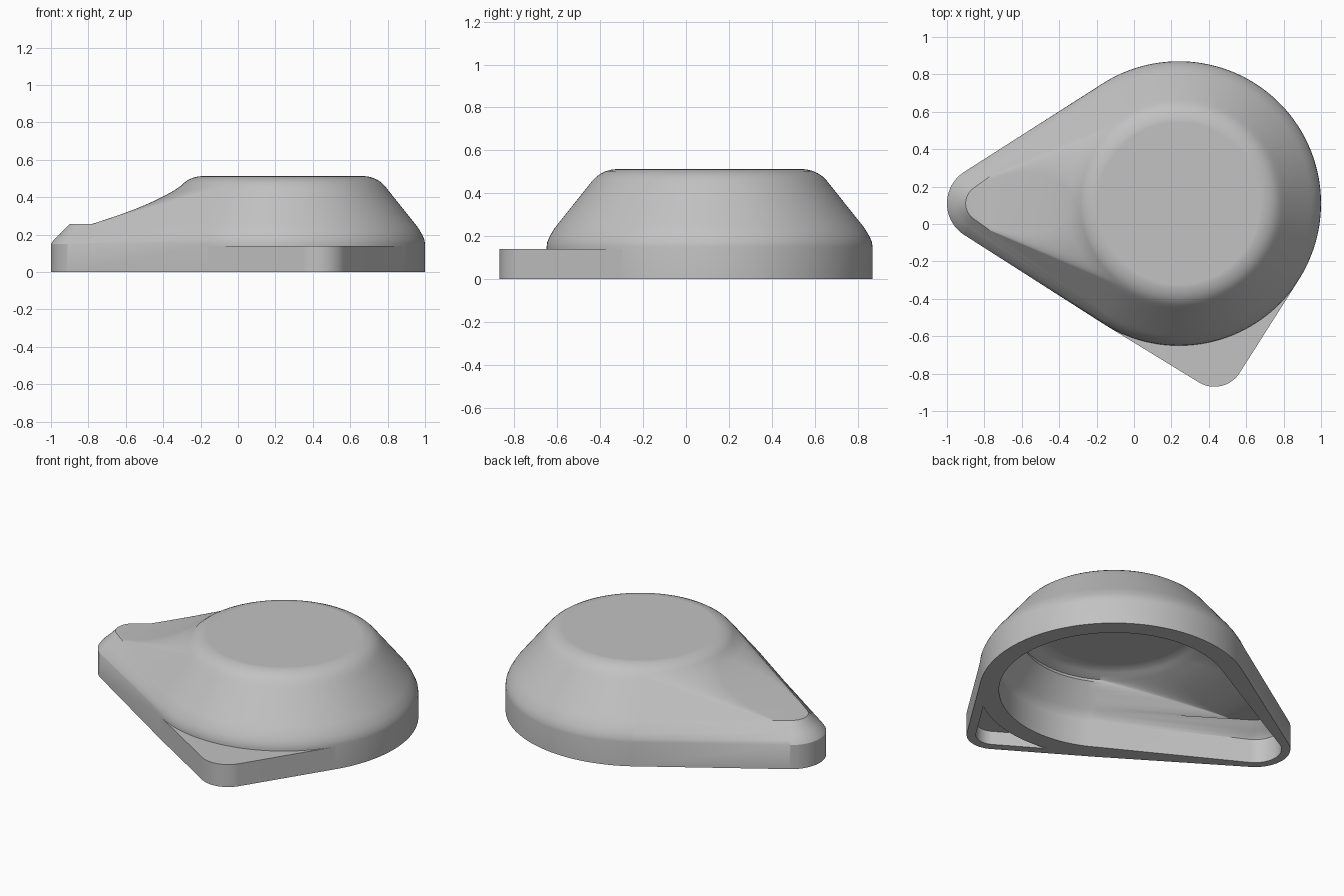
import bpy
import bmesh
import math
from mathutils import Vector

cube = bpy.data.objects.get("Cube")
if cube:
    bpy.data.objects.remove(cube, do_unlink=True)

HUB = Vector((0.24, 0.11))
NOSE = Vector((-0.8, 0.11))
CORNER = Vector((0.43, -0.71))
HUB_R, CORNER_R = 0.76, 0.16
SIDES = 180

grey = bpy.data.materials.new("plain grey")
grey.use_nodes = True
colour = (0.54, 0.54, 0.54, 1)
grey.diffuse_color = colour
grey.node_tree.nodes["Principled BSDF"].inputs["Base Color"].default_value = colour


def direction(a):
    return Vector((math.cos(a), math.sin(a)))


# Outline directions, with extra ones either side of the two flank normals
NOSE_TOP, SHOULDER = (0.257, 0.707, 0.1), (0.46, 0.545, 0.545)
FLANK = math.acos(-(NOSE_TOP[1] - NOSE_TOP[2]) / (HUB.x - NOSE.x))
angles = [(i + 0.5) * math.tau / SIDES for i in range(SIDES)]
for base in (FLANK, math.tau - FLANK):
    angles += [base - 0.001, base + 0.001]
DIRECTIONS = [direction(a) for a in sorted(angles)]


def outline(circles):
    """Outline of the hull around several circles, one point per direction."""
    points = []
    for n in DIRECTIONS:
        c, r = max(circles, key=lambda k: k[0].dot(n) + k[1])
        points.append(c + n * r)
    return points


def add_ring(bm, points, z):
    return [bm.verts.new((p.x, p.y, z)) for p in points]


def bridge(bm, a, b, closed=True):
    count = len(a)
    for i in range(count if closed else count - 1):
        j = (i + 1) % count
        bm.faces.new((a[i], a[j], b[j], b[i]))


def finish(bm, name):
    bmesh.ops.remove_doubles(bm, verts=bm.verts, dist=0.0005)
    bmesh.ops.recalc_face_normals(bm, faces=bm.faces)
    mesh = bpy.data.meshes.new(name)
    bm.to_mesh(mesh)
    bm.free()
    mesh.materials.append(grey)
    obj = bpy.data.objects.new(name, mesh)
    bpy.context.collection.objects.link(obj)
    bpy.ops.object.select_all(action='DESELECT')
    obj.select_set(True)
    bpy.context.view_layer.objects.active = obj
    bpy.ops.object.shade_smooth_by_angle(angle=math.radians(32))


# Housing levels: height, dome radius, circles forming the nose
levels = []
for z, dome, r in [(0, 0.76, 0.2), (0.15, 0.76, 0.2), (0.172, 0.757, 0.185),
                   (0.20, 0.745, 0.155), (0.235, 0.724, 0.12), NOSE_TOP]:
    levels.append((z, dome, [(NOSE, r)]))

# Sloping ridge: two rounded corners that widen until they join the dome
RIDGE_STEPS = 8
for i in range(RIDGE_STEPS + 1):
    t = i / RIDGE_STEPS
    z, dome, r = (a + (b - a) * t for a, b in zip(NOSE_TOP, SHOULDER))
    rounding = 0.03 + (r - 0.03) * t
    corners = []
    for side in (-1, 1):
        n = direction(side * FLANK)
        along = Vector((abs(n.y), -side * n.x))
        centre = NOSE.lerp(HUB, t) + n * (r - rounding) + along * 0.112 * (1 - t)
        corners.append((centre, rounding))
    levels.append((z, dome, corners))

# Rounded shoulder and flat top
for z, dome in [(0.478, 0.527), (0.492, 0.507), (0.503, 0.483), (0.51, 0.457),
                (0.512, 0.44), (0.512, 0.434)]:
    levels.append((z, dome, []))


def shell(bm, dome_wall, nose_wall, roof):
    rings = []
    for z, dome, nose in levels:
        rise = min(max((z - 0.15) / 0.35, 0), 1)
        keep = 1 - 0.8 * rise
        circles = [(HUB, dome - dome_wall * keep)]
        circles += [(c, max(r - nose_wall * keep, 0.005)) for c, r in nose]
        rings.append(add_ring(bm, outline(circles), z - roof * rise))
    for a, b in zip(rings, rings[1:]):
        bridge(bm, a, b)
    bm.faces.new(rings[-1])
    return rings[0]


bm = bmesh.new()
bridge(bm, shell(bm, 0, 0, 0), shell(bm, 0.11, 0.05, 0.1))
finish(bm, "housing")

# Hollow corner tab, tangent to the round side of the housing
gap = CORNER - HUB
middle = math.atan2(gap.y, gap.x)
spread = math.acos((HUB_R - CORNER_R) / gap.length)
STEPS = 32
turns = [middle + spread * (2 * i / STEPS - 1) for i in range(STEPS + 1)]


def tab_path(inset):
    first, last = direction(turns[0]), direction(turns[-1])
    arc = [CORNER + direction(a) * (CORNER_R - inset) for a in turns]
    return [HUB + first * (HUB_R - inset)] + arc + [HUB + last * (HUB_R - inset)]


outer, inner = tab_path(0), tab_path(0.052)
seam_turns = [turns[0]] + turns + [turns[-1]]
seam = [HUB + direction(a) * (HUB_R - 0.03) for a in seam_turns]
TOP, CEILING = 0.14, 0.085

bm = bmesh.new()
strips = [add_ring(bm, seam, TOP), add_ring(bm, outer, TOP), add_ring(bm, outer, 0),
          add_ring(bm, inner, 0), add_ring(bm, inner, CEILING), add_ring(bm, seam, CEILING)]
for a, b in zip(strips, strips[1:]):
    bridge(bm, a, b, closed=False)
finish(bm, "corner_tab")
